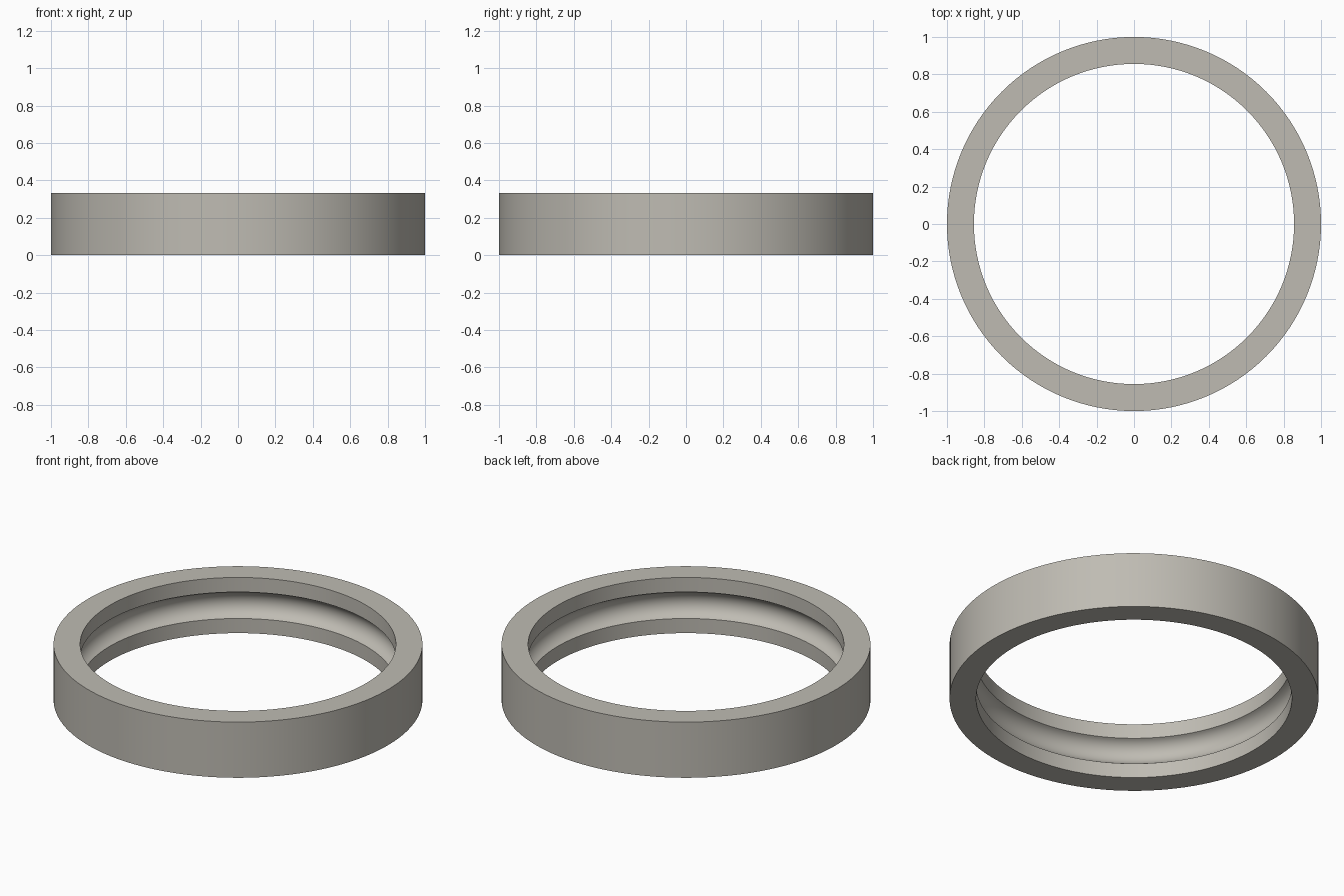
import bpy
import bmesh
import math

cube = bpy.data.objects.get("Cube")
if cube:
    bpy.data.objects.remove(cube, do_unlink=True)

HEIGHT = 0.333
OUTER, INNER = 1.0, 0.856
GROOVE_HALF, GROOVE_DEPTH = 0.079, 0.055
SEGMENTS, ARC_STEPS = 128, 16

# Warm grey metal
metal = bpy.data.materials.new("warm grey metal")
metal.use_nodes = True
colour = (0.52, 0.50, 0.45, 1)
metal.diffuse_color = colour
metal.node_tree.nodes["Principled BSDF"].inputs["Base Color"].default_value = colour

# Cross-section: square outer wall, circular ball groove in the inner wall
radius = (GROOVE_HALF ** 2 + GROOVE_DEPTH ** 2) / (2 * GROOVE_DEPTH)
centre = INNER + GROOVE_DEPTH - radius
sweep = math.atan2(GROOVE_HALF, INNER - centre)
profile = [(INNER, 0), (OUTER, 0), (OUTER, HEIGHT), (INNER, HEIGHT)]
for i in range(ARC_STEPS + 1):
    a = sweep * (1 - 2 * i / ARC_STEPS)
    profile.append((centre + radius * math.cos(a), HEIGHT / 2 + radius * math.sin(a)))

# Bearing ring: the closed section revolved about z
bm = bmesh.new()
rings = []
for s in range(SEGMENTS):
    t = 2 * math.pi * s / SEGMENTS
    rings.append([bm.verts.new((r * math.cos(t), r * math.sin(t), z)) for r, z in profile])
for s in range(SEGMENTS):
    a, b = rings[s], rings[(s + 1) % SEGMENTS]
    for i in range(len(profile)):
        j = (i + 1) % len(profile)
        bm.faces.new((a[i], b[i], b[j], a[j]))
bmesh.ops.recalc_face_normals(bm, faces=bm.faces)
mesh = bpy.data.meshes.new("bearing_outer_ring")
bm.to_mesh(mesh)
bm.free()
mesh.materials.append(metal)
ring = bpy.data.objects.new("bearing_outer_ring", mesh)
bpy.context.collection.objects.link(ring)

bpy.context.view_layer.objects.active = ring
ring.select_set(True)
bpy.ops.object.shade_smooth_by_angle(angle=math.radians(30))
